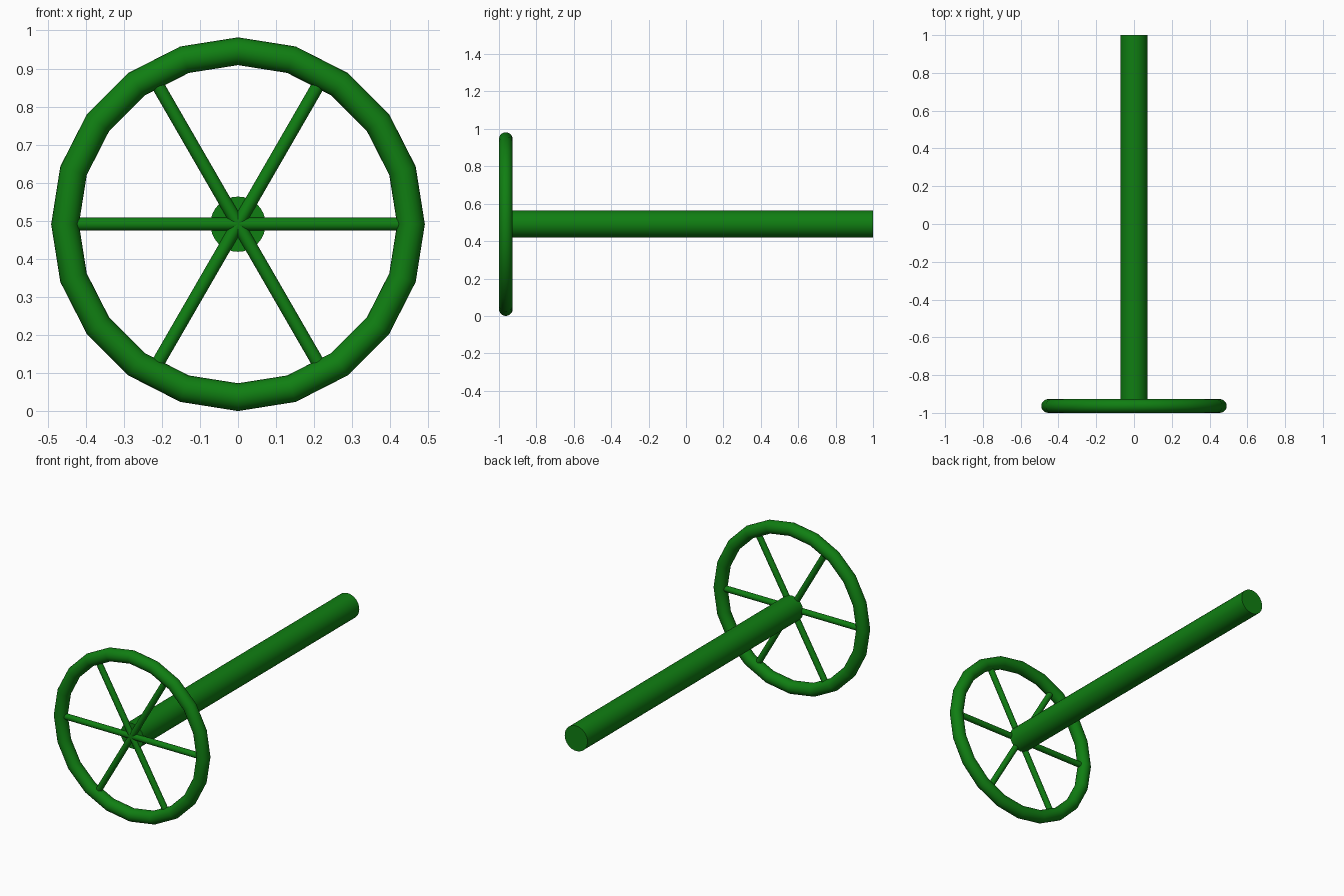
import bpy
import math
from mathutils import Vector

cube = bpy.data.objects.get("Cube")
if cube:
    bpy.data.objects.remove(cube, do_unlink=True)

RIM_MAJOR, RIM_MINOR = 0.4545, 0.0365
SHAFT_RADIUS, SPOKE_RADIUS = 0.0725, 0.017
HUB = Vector((0, -1 + RIM_MINOR, RIM_MAJOR + RIM_MINOR))

green = bpy.data.materials.new("green paint")
green.use_nodes = True
colour = (0.005, 0.21, 0.006, 1)
green.diffuse_color = colour
green.node_tree.nodes["Principled BSDF"].inputs["Base Color"].default_value = colour


def finish(name):
    obj = bpy.context.object
    obj.name = name
    obj.data.materials.append(green)
    bpy.ops.object.shade_smooth_by_angle(angle=math.radians(35))


def rod(name, start, end, radius, sides):
    """Closed cylinder running between two points."""
    axis = end - start
    bpy.ops.mesh.primitive_cylinder_add(
        vertices=sides, radius=radius, depth=axis.length,
        location=(start + end) / 2,
        rotation=axis.to_track_quat('Z', 'Y').to_euler())
    finish(name)


# Wheel rim, standing upright and facing the front
bpy.ops.mesh.primitive_torus_add(
    major_radius=RIM_MAJOR, minor_radius=RIM_MINOR,
    major_segments=20, minor_segments=20,
    location=HUB, rotation=(math.pi / 2, 0, 0))
finish("wheel_rim")

# Six spokes from the hub to the middle of the rim
for i in range(6):
    a = i * math.pi / 3
    tip = HUB + RIM_MAJOR * Vector((math.cos(a), 0, math.sin(a)))
    rod(f"spoke_{i + 1}", HUB, tip, SPOKE_RADIUS, 20)

# Long shaft running back from the hub
rod("shaft", HUB, Vector((0, 1, HUB.z)), SHAFT_RADIUS, 32)
